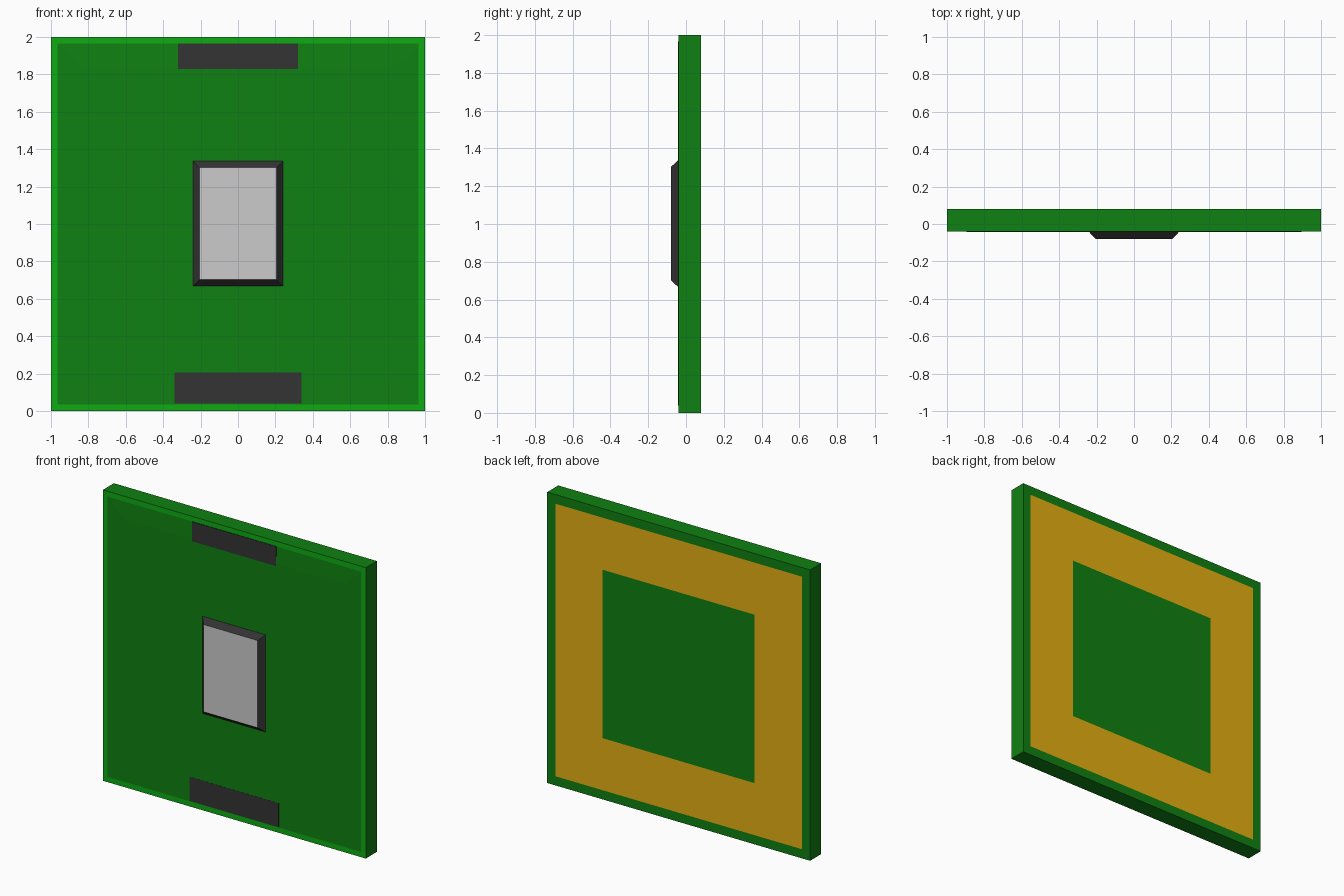
import bpy, bmesh
from mathutils import Vector

if "Cube" in bpy.data.objects:
    bpy.data.objects.remove(bpy.data.objects["Cube"])


def material(name, r, g, b):
    m = bpy.data.materials.new(name)
    m.diffuse_color = (r, g, b, 1)
    m.use_nodes = True
    m.node_tree.nodes["Principled BSDF"].inputs["Base Color"].default_value = m.diffuse_color
    return m


GREEN = material("board_green", 0.005, 0.22, 0.006)
RIM = material("rim_green", 0.0045, 0.41, 0.007)
GOLD = material("contact_gold", 0.78, 0.43, 0.006)
DARK = material("dark_plastic", 0.033, 0.033, 0.033)
GREY = material("chip_grey", 0.80, 0.80, 0.80)


def box(bm, x0, x1, y0, y1, z0, z1):
    bmesh.ops.create_cube(bm, size=1)
    for v in bm.verts:
        v.co = Vector(((x0 + x1) / 2 + v.co.x * (x1 - x0),
                       (y0 + y1) / 2 + v.co.y * (y1 - y0),
                       (z0 + z1) / 2 + v.co.z * (z1 - z0)))
    bm.normal_update()


def facing(bm, sign):
    return next(f for f in bm.faces if f.normal.y * sign > 0.9)


def inset(bm, face, width, raise_by=0.0):
    """Inset a face, returning the ring faces around it."""
    ring = bmesh.ops.inset_region(bm, faces=[face], thickness=width,
                                  use_even_offset=True)["faces"]
    shift = face.normal * raise_by
    for v in face.verts:
        v.co += shift
    return ring


def finish(bm, name, mats):
    bm.normal_update()
    me = bpy.data.meshes.new(name)
    bm.to_mesh(me)
    bm.free()
    for m in mats:
        me.materials.append(m)
    ob = bpy.data.objects.new(name, me)
    bpy.context.collection.objects.link(ob)
    return ob


# Circuit board: bright front rim, slightly raised front, gold ring on the back
bm = bmesh.new()
box(bm, -1, 1, -0.04, 0.08, 0, 2)
front, back = facing(bm, -1), facing(bm, 1)
for f in inset(bm, front, 0.036):
    f.material_index = 1
inset(bm, front, 0.12, 0.0025)
inset(bm, back, 0.063)
for f in inset(bm, back, 0.358):
    f.material_index = 2
finish(bm, "circuit_board", [GREEN, RIM, GOLD])

# Dark pads at the top and bottom of the front
for name, half, z0, z1 in (("top_pad", 0.32, 1.83, 1.965),
                           ("bottom_pad", 0.34, 0.04, 0.205)):
    bm = bmesh.new()
    box(bm, -half, half, -0.0435, -0.03, z0, z1)
    finish(bm, name, [DARK])

# Chip with sloping sides and a grey top
bm = bmesh.new()
box(bm, -0.24, 0.24, -0.043, -0.02, 0.668, 1.336)
top = facing(bm, -1)
inset(bm, top, 0.034, 0.037)
top.material_index = 1
finish(bm, "chip", [DARK, GREY])
